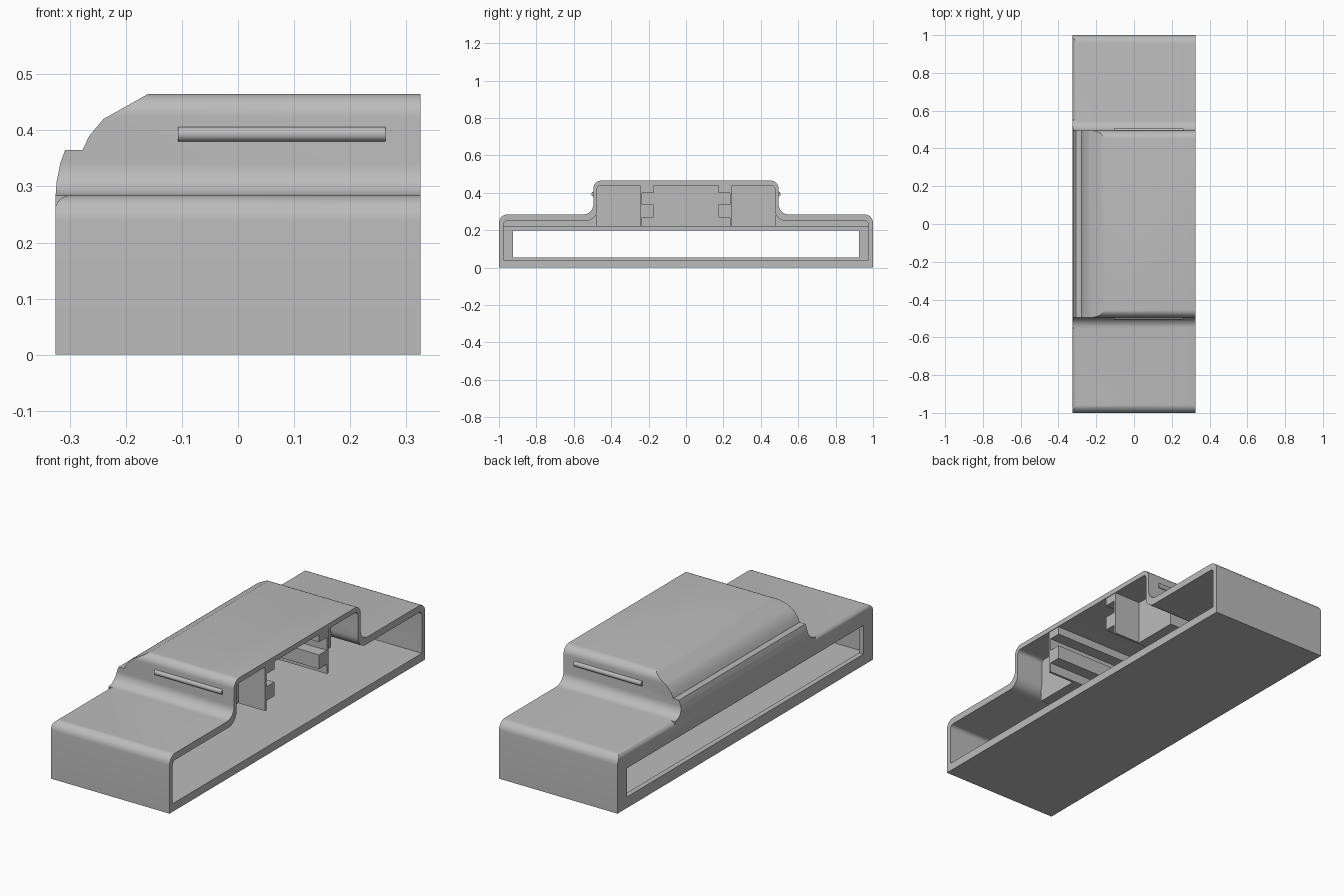
import bpy, bmesh, math
from mathutils import Vector

if "Cube" in bpy.data.objects:
    bpy.data.objects.remove(bpy.data.objects["Cube"])

grey = bpy.data.materials.new("light_grey")
grey.use_nodes = True
COLOUR = (0.5, 0.5, 0.5, 1)
grey.diffuse_color = COLOUR
grey.node_tree.nodes["Principled BSDF"].inputs["Base Color"].default_value = COLOUR

END = 0.325  # half length along x


def prism(name, points, lo, hi, axis="x"):
    """Extrude a closed 2D outline (y,z) along x, or (x,z) along y."""
    bm = bmesh.new()
    place = (lambda p, t: (t, p[0], p[1])) if axis == "x" else (lambda p, t: (p[0], t, p[1]))
    rings = [[bm.verts.new(place(p, t)) for p in points] for t in (lo, hi)]
    n = len(points)
    bm.faces.new(rings[0])
    bm.faces.new(rings[1])
    for i in range(n):
        j = (i + 1) % n
        bm.faces.new((rings[0][i], rings[0][j], rings[1][j], rings[1][i]))
    bmesh.ops.recalc_face_normals(bm, faces=bm.faces)
    mesh = bpy.data.meshes.new(name)
    bm.to_mesh(mesh)
    bm.free()
    obj = bpy.data.objects.new(name, mesh)
    obj.data.materials.append(grey)
    bpy.context.collection.objects.link(obj)
    return obj


def box(name, x, y, z):
    return prism(name, [(y[0], z[0]), (y[1], z[0]), (y[1], z[1]), (y[0], z[1])], *x)


def rounded_section(half, steps=8):
    """Mirror a half outline of (y, z, radius) and round its right-angled corners."""
    full = half + [(-y, z, r) for y, z, r in reversed(half)]
    out = []
    for i, (y, z, r) in enumerate(full):
        p = Vector((y, z))
        if not r:
            out.append(p)
            continue
        u = (Vector(full[i - 1][:2]) - p).normalized()
        v = (Vector(full[(i + 1) % len(full)][:2]) - p).normalized()
        for k in range(steps + 1):
            t = math.pi / 2 * k / steps
            out.append(p + r * (u * (1 - math.sin(t)) + v * (1 - math.cos(t))))
    return out


def select(obj):
    bpy.ops.object.select_all(action="DESELECT")
    bpy.context.view_layer.objects.active = obj
    obj.select_set(True)


def cut(obj, cutter):
    mod = obj.modifiers.new("cut", "BOOLEAN")
    mod.operation = "DIFFERENCE"
    mod.solver = "EXACT"
    mod.object = cutter
    select(obj)
    bpy.ops.object.modifier_apply(modifier=mod.name)
    bpy.data.objects.remove(cutter)


# Stepped housing with a raised middle
outer = [(1, 0, 0), (1, 0.284, 0.045), (0.495, 0.284, 0.055), (0.495, 0.465, 0.042)]
inner = [(0.975, 0.04, 0), (0.975, 0.25, 0.02), (0.475, 0.25, 0.06), (0.475, 0.44, 0.02)]
housing = prism("housing", rounded_section(outer), -END, END)

# Sloped and stepped end of the raised middle
slope = [(-0.325, 0.285), (-0.323, 0.31), (-0.317, 0.34), (-0.308, 0.365), (-0.277, 0.365),
         (-0.265, 0.39), (-0.24, 0.42), (-0.158, 0.466), (-0.158, 0.6), (-0.5, 0.6), (-0.5, 0.285)]
cut(housing, prism("slope_cutter", slope, -0.7, 0.7, "y"))

# Softened shoulder edges
edge = [(-0.326, 0.262), (-0.321, 0.273), (-0.312, 0.281), (-0.3, 0.285), (-0.3, 0.3), (-0.4, 0.3), (-0.4, 0.262)]
for side in (-1, 1):
    lo, hi = sorted((side * 0.55, side * 1.1))
    cut(housing, prism("shoulder_cutter", edge, lo, hi, "y"))

# Hollow interior, open at one end, and the long slot at the other
cut(housing, prism("cavity_cutter", rounded_section(inner), -0.15, 0.4))
cut(housing, box("lower_cavity_cutter", (-0.3, -0.1), (-0.975, 0.975), (0.04, 0.22)))
cut(housing, box("slot_cutter", (-0.4, -0.25), (-0.925, 0.925), (0.055, 0.197)))
select(housing)
bpy.ops.object.shade_smooth_by_angle(angle=math.radians(30))

for side, label in ((-1, "front"), (1, "back")):
    def span(a, b):
        return sorted((side * a, side * b))

    # Inner block and C-shaped rail hanging from the ceiling
    box(label + "_inner_block", (-0.16, 0.175), span(0.245, 0.48), (0.22, 0.442))
    rail = [(0.247, 0.22), (0.247, 0.442), (0.175, 0.442), (0.175, 0.4), (0.235, 0.4),
            (0.235, 0.337), (0.175, 0.337), (0.175, 0.267), (0.235, 0.267), (0.235, 0.22)]
    prism(label + "_rail", [(side * y, z) for y, z in rail], -0.16, 0.322)

    # Grip ridge on the side of the raised middle
    arc = [math.pi * (k / 10 - 0.5) for k in range(11)]
    ridge = prism(label + "_grip_ridge",
                  [(side * (0.493 + 0.013 * math.cos(a)), 0.393 + 0.013 * math.sin(a)) for a in arc],
                  -0.107, 0.263)
    select(ridge)
    bpy.ops.object.shade_smooth_by_angle(angle=math.radians(30))
